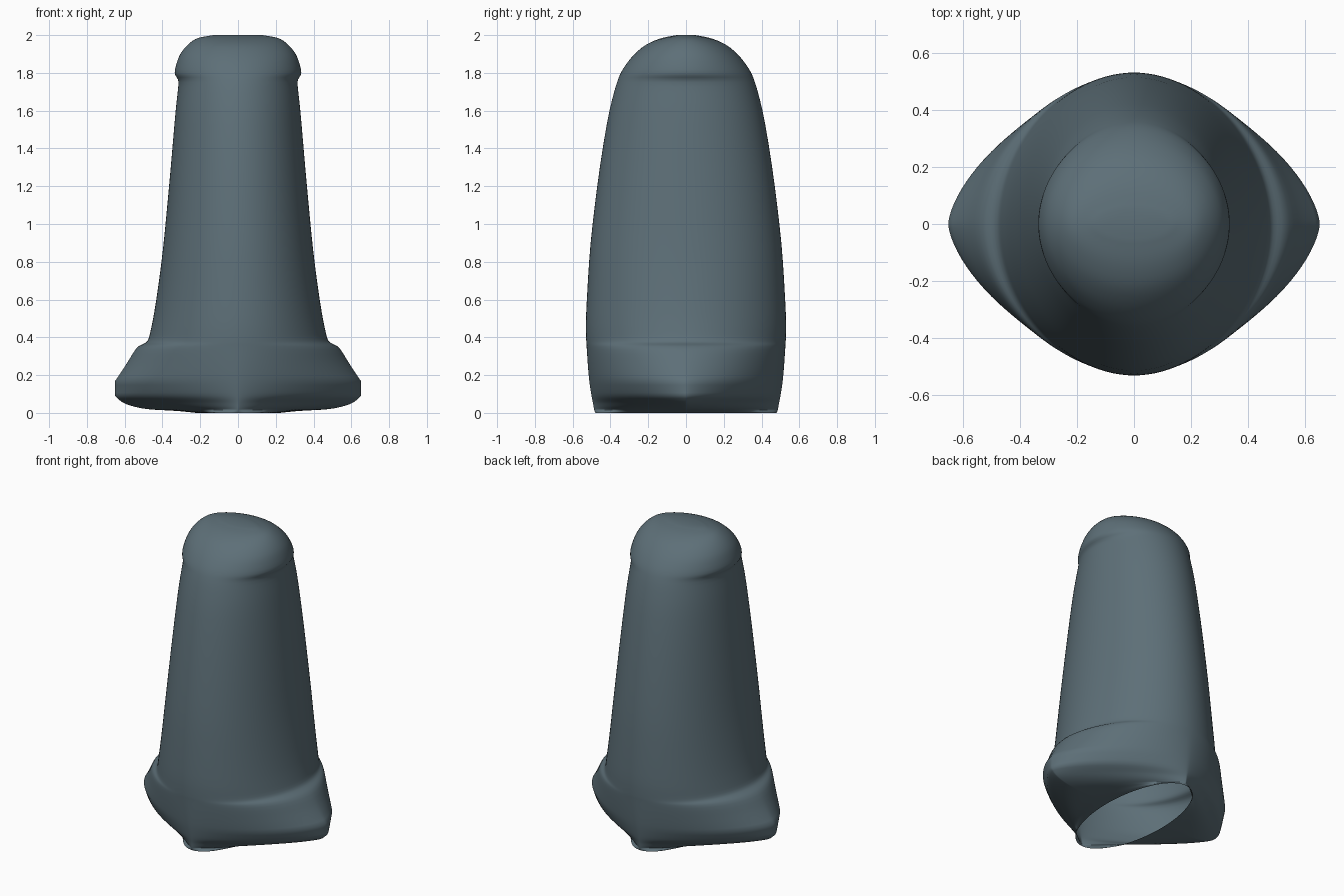
import bpy
import bmesh
import math

SEGMENTS = 112
STEPS = 4

# Cross-sections from the open rim to the crown:
# height, half width, half depth, roundness exponent
SECTIONS = [
    (0, .22, .48, 2),
    (.01, .32, .484, 1.45),
    (.02, .48, .487, 1.15),
    (.05, .6, .492, 1.2),
    (.09, .65, .5, 1.38),
    (.17, .65, .512, 1.55),
    (.26, .59, .52, 1.7),
    (.35, .53, .526, 1.85),
    (.38, .48, .528, 1.92),
    (.47, .455, .53, 1.95),
    (.8, .405, .513, 2),
    (1.2, .365, .47, 2),
    (1.6, .33, .405, 2),
    (1.75, .315, .365, 2),
    (1.8, .335, .345, 1.95),
    (1.88, .315, .29, 2),
    (1.95, .265, .21, 2),
    (1.985, .21, .125, 2),
    (2, .13, .05, 2),
]


def slope(before, here, after):
    """Tangent that never overshoots the neighbouring sections."""
    a, b = here - before, after - here
    return 2 * a * b / (a + b) if a * b > 0 else 0


def blend(p, q, r, s, t):
    """Monotone cubic between q and r."""
    m, n = slope(p, q, r), slope(q, r, s)
    if p == q:
        m = r - q
    if r == s:
        n = r - q
    t2, t3 = t * t, t * t * t
    return ((2 * t3 - 3 * t2 + 1) * q + (t3 - 2 * t2 + t) * m
            + (3 * t2 - 2 * t3) * r + (t3 - t2) * n)


def smooth_sections(sections):
    last = len(sections) - 1
    result = []
    for i in range(last):
        group = [sections[max(0, min(last, i + k))] for k in (-1, 0, 1, 2)]
        for step in range(STEPS):
            result.append([blend(*column, step / STEPS) for column in zip(*group)])
    result.append(sections[last])
    return result


def power(value, exponent):
    return math.copysign(abs(value) ** exponent, value)


def ring(bm, height, width, depth, roundness):
    """One superellipse outline."""
    verts = []
    for k in range(SEGMENTS):
        angle = math.tau * k / SEGMENTS
        x = width * power(math.cos(angle), 2 / roundness)
        y = depth * power(math.sin(angle), 2 / roundness)
        verts.append(bm.verts.new((x, y, height)))
    return verts


def make_material(name, colour):
    mat = bpy.data.materials.new(name)
    mat.use_nodes = True
    mat.diffuse_color = colour
    for node in mat.node_tree.nodes:
        if node.type == 'BSDF_PRINCIPLED':
            node.inputs["Base Color"].default_value = colour
    return mat


default_cube = bpy.data.objects.get("Cube")
if default_cube:
    bpy.data.objects.remove(default_cube, do_unlink=True)

# Hollow shell lofted through the sections, open below and closed on top
bm = bmesh.new()
rings = [ring(bm, *section) for section in smooth_sections(SECTIONS)]
for lower, upper in zip(rings, rings[1:]):
    for k in range(SEGMENTS):
        j = (k + 1) % SEGMENTS
        bm.faces.new((lower[k], lower[j], upper[j], upper[k]))
bm.faces.new(rings[-1])
for face in bm.faces:
    face.smooth = True

mesh = bpy.data.meshes.new("tapered_shell")
bm.to_mesh(mesh)
bm.free()
mesh.materials.append(make_material("slate grey", (.11, .16, .187, 1)))
shell = bpy.data.objects.new("tapered_shell", mesh)
bpy.context.collection.objects.link(shell)
